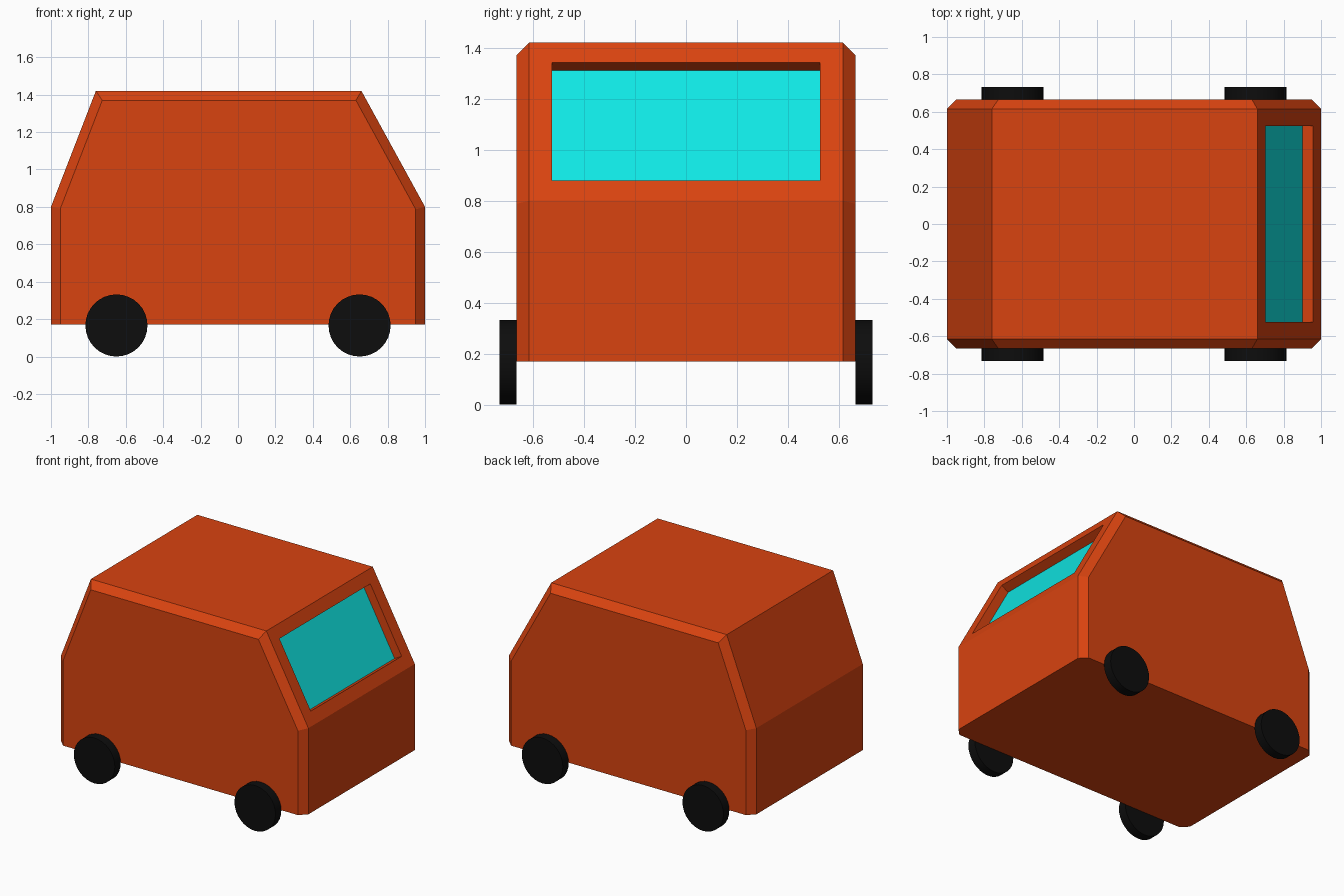
import bpy, bmesh
from math import pi
from mathutils import Matrix

if "Cube" in bpy.data.objects:
    bpy.data.objects.remove(bpy.data.objects["Cube"])


def material(name, color):
    m = bpy.data.materials.new(name)
    m.diffuse_color = (*color, 1)
    m.use_nodes = True
    m.node_tree.nodes["Principled BSDF"].inputs["Base Color"].default_value = m.diffuse_color
    return m


def add_object(name, bm, *mats):
    mesh = bpy.data.meshes.new(name)
    bm.to_mesh(mesh)
    bm.free()
    for m in mats:
        mesh.materials.append(m)
    ob = bpy.data.objects.new(name, mesh)
    bpy.context.collection.objects.link(ob)
    return ob


paint = material("orange_paint", (0.69, 0.056, 0.005))
glass = material("cyan_glass", (0.005, 0.8, 0.78))
rubber = material("black_rubber", (0.004, 0.004, 0.004))

# Van body: side profile extruded across the width
HALF_W = 0.665
profile = [(-1, 0.17), (1, 0.17), (1, 0.8), (0.66, 1.42), (-0.76, 1.42), (-1, 0.8)]
bm = bmesh.new()
side = bm.faces.new([bm.verts.new((x, -HALF_W, z)) for x, z in profile])
ext = bmesh.ops.extrude_face_region(bm, geom=[side], use_keep_orig=True)
bmesh.ops.translate(bm, vec=(0, 2 * HALF_W, 0),
                    verts=[g for g in ext["geom"] if isinstance(g, bmesh.types.BMVert)])
bmesh.ops.recalc_face_normals(bm, faces=bm.faces)

# Chamfer around both sides, leaving the floor edges sharp
rim = [e for e in bm.edges
       if abs(e.verts[0].co.y - e.verts[1].co.y) < 1e-4
       and max(v.co.z for v in e.verts) > 0.2]
bmesh.ops.bevel(bm, geom=rim, offset=0.05, offset_type='OFFSET', segments=1,
                profile=0.5, affect='EDGES')
bm.normal_update()

# Windscreen recessed into the sloped +x face
screen = next(f for f in bm.faces
              if f.normal.x > 0.5 and f.normal.z > 0.3 and abs(f.normal.y) < 0.1)
bmesh.ops.inset_region(bm, faces=[screen], thickness=0.09, use_even_offset=True)
normal = screen.normal.copy()
pane = bmesh.ops.extrude_discrete_faces(bm, faces=[screen])["faces"][0]
bmesh.ops.translate(bm, vec=normal * -0.065, verts=pane.verts)
pane.material_index = 1
add_object("van_body", bm, paint, glass)

# Four wheels flush against the body sides
R, WIDTH = 0.166, 0.067
for sx, end in ((1, "front"), (-1, "rear")):
    for sy, hand in ((-1, "right"), (1, "left")):
        bm = bmesh.new()
        place = (Matrix.Translation((sx * 0.65, sy * (HALF_W + WIDTH / 2), R))
                 @ Matrix.Rotation(pi / 2, 4, 'X'))
        bmesh.ops.create_cone(bm, cap_ends=True, segments=32, radius1=R, radius2=R,
                              depth=WIDTH, matrix=place)
        wheel = add_object(f"wheel_{end}_{hand}", bm, rubber)
        for p in wheel.data.polygons:
            p.use_smooth = len(p.vertices) == 4
